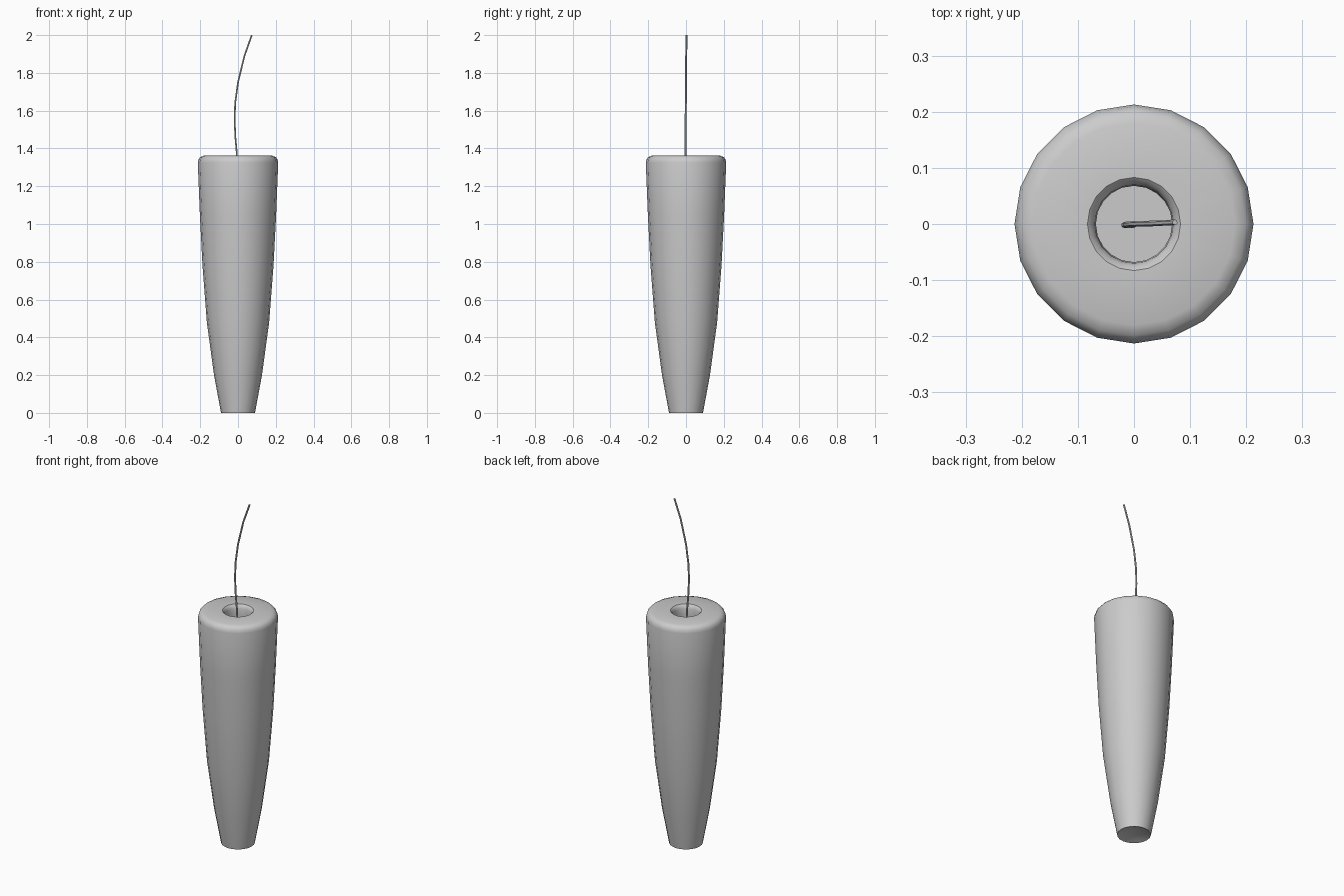
import bpy, bmesh, math

if "Cube" in bpy.data.objects:
    bpy.data.objects.remove(bpy.data.objects["Cube"])

SIDES = 20


def lathe(name, profile):
    """Revolve (radius, z) points around z; zero radius makes a single pole."""
    bm = bmesh.new()
    rings = []
    for r, z in profile:
        if r == 0:
            rings.append([bm.verts.new((0, 0, z))] * SIDES)
        else:
            rings.append([bm.verts.new((r * math.cos(2 * math.pi * i / SIDES),
                                        r * math.sin(2 * math.pi * i / SIDES), z))
                          for i in range(SIDES)])
    for a, b in zip(rings, rings[1:]):
        for i in range(SIDES):
            j = (i + 1) % SIDES
            bm.faces.new(list(dict.fromkeys((a[i], a[j], b[j], b[i]))))
    bmesh.ops.recalc_face_normals(bm, faces=bm.faces[:])
    mesh = bpy.data.meshes.new(name)
    bm.to_mesh(mesh)
    bm.free()
    obj = bpy.data.objects.new(name, mesh)
    bpy.context.collection.objects.link(obj)
    return obj


def smooth(obj, angle):
    bpy.ops.object.select_all(action='DESELECT')
    obj.select_set(True)
    bpy.context.view_layer.objects.active = obj
    bpy.ops.object.shade_smooth_by_angle(angle=math.radians(angle))


# Tapered body with dished base, rounded top rim and a round well
body = lathe("tapered_body", [
    (0, 0.03), (0.09, 0), (0.127, 0.2), (0.165, 0.48), (0.188, 0.78),
    (0.202, 1.05), (0.213, 1.325), (0.209, 1.343), (0.199, 1.355), (0.18, 1.362),
    (0.083, 1.362), (0.075, 1.355), (0.070, 1.34), (0.068, 1.31),
    (0.068, 1.26), (0, 1.26)])
smooth(body, 40)

# Thin curved wick rising from the well
path = [(0.0, -0.002, 1.26), (-0.006, -0.002, 1.37), (-0.014, -0.002, 1.46),
        (-0.018, -0.002, 1.55), (-0.015, -0.001, 1.64), (0.0, 0.0, 1.75),
        (0.034, 0.001, 1.89), (0.073, 0.003, 2.0)]
curve = bpy.data.curves.new("wick", 'CURVE')
curve.dimensions = '3D'
curve.bevel_depth = 0.005
curve.bevel_resolution = 1
curve.use_fill_caps = True
spline = curve.splines.new('POLY')
spline.points.add(len(path) - 1)
for point, co in zip(spline.points, path):
    point.co = (*co, 1)
wick = bpy.data.objects.new("wick", curve)
bpy.context.collection.objects.link(wick)
bpy.ops.object.select_all(action='DESELECT')
wick.select_set(True)
bpy.context.view_layer.objects.active = wick
bpy.ops.object.convert(target='MESH')
smooth(bpy.context.view_layer.objects.active, 50)
